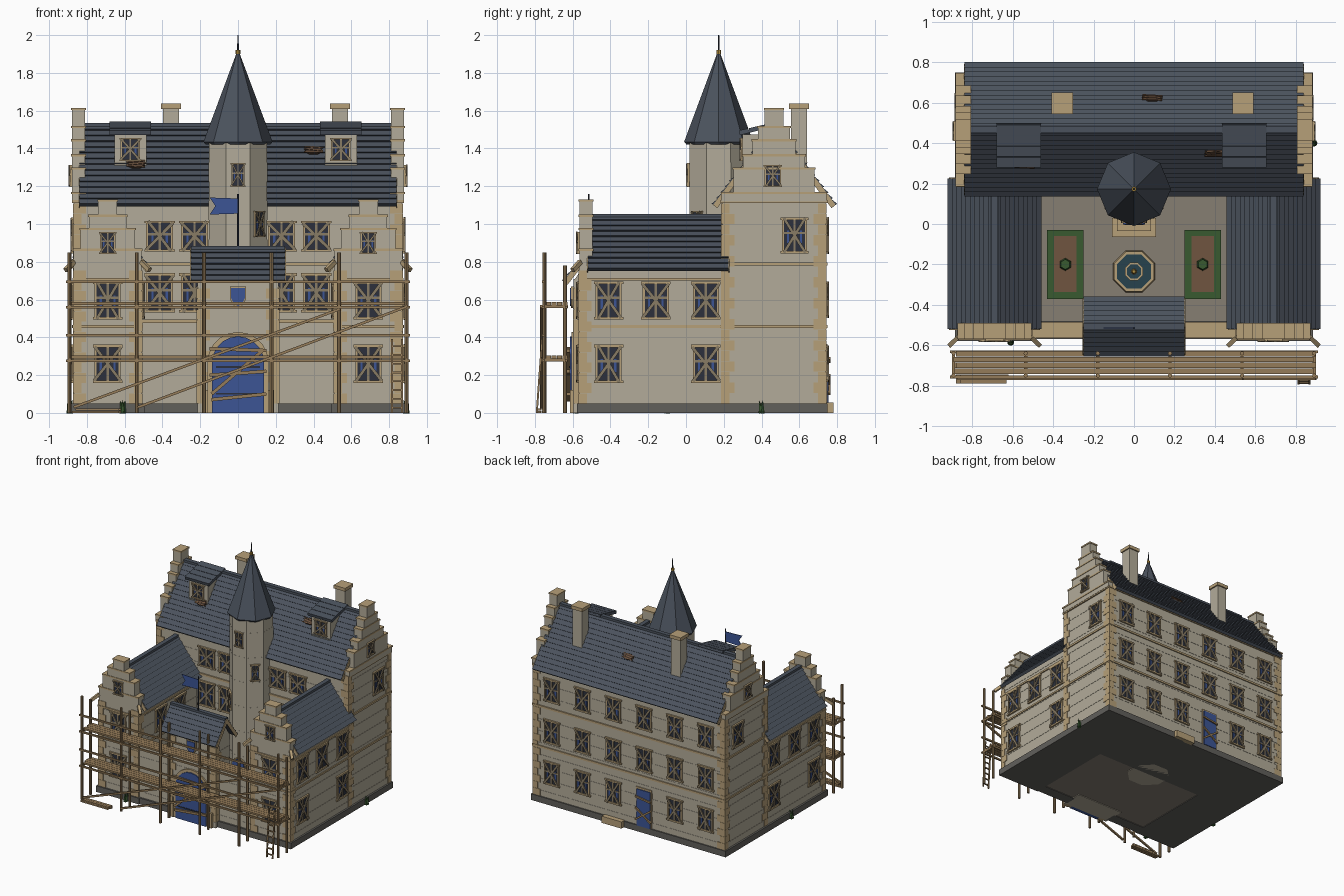
import bpy, bmesh, math, random
from mathutils import Matrix, Vector

if "Cube" in bpy.data.objects:
    bpy.data.objects.remove(bpy.data.objects["Cube"])
random.seed(4)
T, I = Matrix.Translation, Matrix.Identity(4)
parts = {}
COL = dict(stone=(.45, .41, .32), trim=(.47, .35, .19), slate=(.07, .085, .11), blue=(.045, .09, .30),
           dark=(.025, .03, .045), wood=(.30, .20, .10), board=(.25, .20, .13), plinth=(.12, .115, .105),
           paving=(.24, .21, .17), green=(.04, .10, .03), soil=(.16, .09, .05), water=(.02, .055, .075),
           gold=(.50, .30, .05), char=(.05, .03, .02))

def R(a, ax='Z'):
    return Matrix.Rotation(math.radians(a), 4, ax)

def bm_of(name, col):
    return parts.setdefault((name, col), bmesh.new())

def box(name, col, c, s, M=I):
    bmesh.ops.create_cube(bm_of(name, col), size=1, matrix=M @ T(c) @ Matrix.Diagonal((*s, 1)))

def span(name, col, x0, x1, y0, y1, z0, z1, M=I):
    box(name, col, ((x0+x1)/2, (y0+y1)/2, (z0+z1)/2), (x1-x0, y1-y0, z1-z0), M)

def beam(name, col, p, q, t):
    p, q = Vector(p), Vector(q)
    rot = (q-p).to_track_quat('X', 'Z').to_matrix().to_4x4()
    box(name, col, (0, 0, 0), ((q-p).length, t, t), T((p+q)/2) @ rot)

def cone(name, col, c, r1, r2, h, n=8, turn=0, M=I):
    bmesh.ops.create_cone(bm_of(name, col), cap_ends=True, segments=n, radius1=r1, radius2=r2, depth=h,
                          matrix=M @ T((c[0], c[1], c[2]+h/2)) @ R(turn))

def prism(name, col, pts, y0, y1, M=I):
    bm = bm_of(name, col)
    a, b = [[bm.verts.new(M @ Vector((x, y, z))) for x, z in pts] for y in (y0, y1)]
    bm.faces.new(a)
    bm.faces.new(b[::-1])
    for i in range(len(pts)):
        j = (i+1) % len(pts)
        bm.faces.new((a[i], b[i], b[j], a[j]))

def wall(name, x0, x1, y0, y1, z0, z1):
    n = max(1, round((z1-z0)/.048))
    h = (z1-z0)/n
    for i in range(n):
        d = .002*(i % 2)
        span(name, 'stone', x0+d, x1-d, y0+d, y1-d, z0+i*h, z0+(i+1)*h)

def roof(name, M, hw, z0, z1, y0, y1, n, th=.012):
    # Thin sloping deck, overlapping slate courses and a verge board at each end
    nrm = Vector((z1-z0, hw)).normalized()
    for s in (-1, 1):
        def strip(col, nm, a, b, lo, hi0, hi1, ya, yb):
            p, q = [Vector((hw*(1-t), z0+(z1-z0)*t)) for t in (a, b)]
            quad = [p+nrm*lo, p+nrm*hi0, q+nrm*hi1, q+nrm*lo]
            prism(nm, col, [(s*v.x, v.y) for v in quad], ya, yb, M)
        strip('slate', name+'_deck', 0, 1, -.014, 0, 0, y0, y1)
        for e, o in ((y0, -.004), (y1, .004)):
            strip('trim', name+'_verge', 0, 1, -.026, .002, .002, min(e, e+o), max(e, e+o))
        for i in range(n):
            strip('slate', name, i/n, (i+1)/n, 0, th, th*.2, y0, y1)
    box(name+'_ridge', 'slate', (0, (y0+y1)/2, z1), (.035, y1-y0, .018), M)

def stepped_gable(name, M, steps, z0, y0, y1):
    for hw, top in steps:
        span(name, 'stone', -hw, hw, y0, y1, z0, top-.012, M)
        span(name+'_caps', 'trim', -hw-.004, hw+.004, y0-.004, y1+.004, top-.012, top, M)
        z0 = top-.013

def quoins(x, y, ix, iy, z0, z1):
    n = round((z1-z0)/.055)
    h = (z1-z0)/n
    for i in range(n):
        lx, ly = ((.07, .045), (.045, .07))[i % 2]
        box('quoins', 'trim', (x+ix*(lx/2-.004), y+iy*(ly/2-.004), z0+(i+.5)*h), (lx, ly, h*.98))

def window(x, y, z, a, w=.115, h=.165):
    M = T((x, y, z)) @ R(a)
    box('window_panes', 'dark', (0, 0, 0), (w, .008, h), M)
    for s in (-1, 1):
        box('window_trim', 'trim', (s*w*.53, 0, 0), (w*.09, .018, h), M)
        box('window_trim', 'trim', (0, 0, s*h*.54), (w*1.3, .026, h*.08), M)
        box('window_frames', 'blue', (s*w*.3, -.004, -h*.05), (w*.1, .008, h*.4), M)
        ang = math.degrees(math.atan2(h, w))+random.uniform(-5, 5)
        box('window_boards', 'board', (0, -.014, 0), (math.hypot(w, h)*1.08, .008, w*.14), M @ R(s*ang, 'Y'))
    box('window_frames', 'board', (0, -.006, 0), (w*.1, .01, h), M)
    box('window_frames', 'board', (0, -.006, h*.08), (w, .01, w*.1), M)

def arch(r, h, n=10):
    return [(-r, 0), (r, 0)]+[(r*math.cos(math.pi*i/n), h-r+r*math.sin(math.pi*i/n)) for i in range(n+1)]

def door(name, M, r, h):
    prism(name+'_surround', 'trim', arch(r*1.17, h+r*.17), -.012, .01, M)
    prism(name, 'blue', arch(r, h), -.02, .01, M)
    for f in (.25, .6):
        box(name+'_hinges', 'dark', (0, -.021, h*f), (r*1.7, .006, .01), M)

# Plinth, courtyard floor and main block
span('main_plinth', 'plinth', -.885, .885, .18, .75, 0, .05)
wall('main_walls', -.87, .87, .19, .74, .05, 1.12)
span('courtyard_floor', 'paving', -.52, .52, -.5, .2, .005, .025)
for z in (.45, .78, 1.11):
    span('main_string_courses', 'trim', -.878, .878, .182, .748, z, z+.016)
roof('main_roof', T((0, .468, 0)) @ R(90), .323, 1.10, 1.525, -.838, .838, 14)
for s in (-1, 1):
    y0, y1 = sorted((-s*.81, -s*.88))
    stepped_gable('main_gable', T((0, .466, 0)) @ R(90), [(.277, 1.17), (.215, 1.30), (.165, 1.37),
                  (.115, 1.45), (.085, 1.52), (.05, 1.615)], 1.12, y0, y1)
    for y, iy in ((.19, 1), (.74, -1)):
        quoins(s*.87, y, -s, iy, .05, 1.11)
    window(s*.87, .575, .94, s*90)
    window(s*.88, .46, 1.255, s*90, .075, .10)
    for x in (.23, .415):
        for z in (.28, .635, .935):
            window(s*x, .19, z, 0, .125, .14 if z > .9 else .18)

# Back elevation
for z in (.26, .60, .94):
    for i in range(6):
        if (i, z) != (2, .26):
            window(-.7+.28*i, .74, z, 180)
span('back_door_surround', 'trim', -.21, -.07, .73, .748, .05, .365)
span('back_door', 'blue', -.2, -.08, .73, .755, .05, .35)
for z0, z1 in ((.1, .2), (.2, .1), (.27, .29)):
    beam('back_door_boards', 'wood', (-.21, .758, z0), (-.07, .758, z1), .014)
span('back_step', 'trim', .04, .22, .74, .78, 0, .055)

# Side wings
for s in (-1, 1):
    cx = s*.69
    span('wing_plinth', 'plinth', cx-.195, cx+.195, -.578, .2, 0, .05)
    wall('wing_walls', cx-.18, cx+.18, -.565, .2, .05, .79)
    for z in (.45, .70):
        span('wing_string_courses', 'trim', cx-.187, cx+.187, -.573, .19, z, z+.014)
    M = T((cx, 0, 0))
    roof('wing_roof', M, .224, .76, 1.045, -.52, .225, 10)
    stepped_gable('wing_gable', M, [(.18, .87), (.145, .98), (.10, 1.05), (.05, 1.13)], .78, -.565, -.495)
    for ix in (-1, 1):
        quoins(cx+ix*.18, -.565, -ix, 1, .05, .755)
        # Kneeler stones following the roof slope at the front
        beam('kneelers', 'trim', (cx+ix*.18, -.56, .80), (cx+ix*.222, -.60, .755), .022)
    for z in (.26, .595):
        window(cx, -.565, z, 0, .12, .175)
        for y in (-.41, -.16, .105):
            if (y, z) != (-.16, .26):
                window(s*.87, y, z, s*90, .12, .175)
        for y in (-.28, -.03):
            window(s*.51, y, z, -s*90)
    window(cx, -.565, .9, 0, .07, .10)
    # Curtain wall and coping
    x0, x1 = sorted((s*.2, s*.53))
    span('curtain_plinth', 'plinth', x0, x1, -.57, -.48, 0, .05)
    wall('curtain_wall', x0, x1, -.555, -.495, .05, .48)
    span('curtain_coping', 'trim', x0, x1, -.565, -.485, .475, .495)
    # Planting beds
    bx = s*.34
    span('hedge', 'green', bx-.09, bx+.09, -.37, -.03, .01, .055)
    span('bed_soil', 'soil', bx-.055, bx+.055, -.337, -.06, .01, .059)
    cone('bush', 'green', (bx, -.2, .05), .033, .025, .05, 6)

# Gatehouse
wall('gatehouse_walls', -.215, .215, -.595, -.41, 0, .71)
roof('gatehouse_roof', T((0, -.507, 0)) @ R(90), .14, .695, .875, -.25, .25, 6)
for s in (-1, 1):
    prism('gatehouse_gable', 'stone', [(-.09, .70), (.09, .70), (0, .84)], s*.2-.015, s*.2+.015,
          T((0, -.503, 0)) @ R(90))
    quoins(s*.215, -.595, -s, 1, .05, .66)
    span('gate_posts', 'trim', s*.175-.015, s*.175+.015, -.615, -.58, 0, .12)
door('gate', T((0, -.595, 0)), .138, .405)
door('gate_inner', T((0, -.41, .02)) @ R(180), .12, .36)
for p, q in (((-.15, .34), (.15, .33)), ((-.14, .10), (.13, .33)), ((-.15, .20), (.15, .22)), ((-.14, .07), (.15, .10))):
    beam('gate_boards', 'wood', (p[0], -.622, p[1]), (q[0], -.622, q[1]), .018)
for k, c, y in ((1.2, 'trim', -.608), (1, 'blue', -.613)):
    prism('shield', c, [(k*x, .615+k*z) for x, z in ((-.036, .045), (.036, .045), (.036, -.01), (.02, -.038),
          (0, -.05), (-.02, -.038), (-.036, -.01))], y, -.59)
cone('flag_pole', 'dark', (0, -.515, .86), .005, .004, .30)
prism('flag', 'blue', [(0, 1.055), (-.15, 1.05), (-.12, 1.095), (-.15, 1.14), (0, 1.135)], -.518, -.512)

# Stair tower
for i in range(14):
    cone('tower', 'stone', (0, .173, i*.102), .168-.001*(i % 2), .168-.001*(i % 2), .102, 8, 22.5)
cone('tower_eave', 'slate', (0, .173, 1.42), .17, .183, .015)
cone('tower_spire', 'slate', (0, .173, 1.435), .183, .006, .475)
cone('spire_collar', 'gold', (0, .173, 1.90), .012, .012, .02)
cone('spire_finial', 'dark', (0, .173, 1.91), .005, .003, .09)
window(0, .018, 1.26, 0, .06, .11)
for a, z in ((45, 1.0), (-45, .72)):
    t = math.radians(a)
    window(.155*math.sin(t), .173-.155*math.cos(t), z, a, .06, .12)
door('tower_door', T((0, .018, .06)), .055, .22)
span('tower_steps', 'trim', -.11, .11, -.065, .03, .02, .04)
span('tower_steps', 'trim', -.085, .085, -.035, .03, .04, .06)

# Dormers
for x in (-.57, .545):
    span('dormer_walls', 'stone', x-.085, x+.085, .30, .46, 1.30, 1.475)
    M = T((x, .39, 1.505)) @ R(14, 'X')
    box('dormer_roof', 'slate', (0, 0, 0), (.22, .22, .016), M)
    for i in range(4):
        box('dormer_roof', 'slate', (0, -.084+.055*i, .009), (.22, .052, .012), M @ R(-1, 'X'))
    window(x, .30, 1.395, 0, .09, .105)

# Chimneys
for x in (-.355, .54):
    span('chimney', 'stone', x-.042, x+.042, .555, .64, 1.25, 1.615)
    span('chimney_cap', 'trim', x-.052, x+.052, .545, .65, 1.61, 1.637)

# Broken patches in the roof
for x, y, z, a in ((-.54, .30, 1.31, 52), (.40, .357, 1.385, 52), (.09, .615, 1.335, -52)):
    M = T((x, y, z)) @ R(a, 'X')
    cone('roof_hole', 'char', (0, 0, .004), .05, .045, .01, 7, 0, M @ Matrix.Diagonal((1, .55, 1, 1)))
    for i in range(3):
        box('roof_laths', 'soil', (0, -.016+.016*i, .014), (.1, .007, .006), M @ R(random.uniform(-9, 9)))

# Fountain
F = (0, -.235)
cone('fountain_basin', 'trim', (*F, .02), .112, .106, .05, 8, 22.5)
cone('fountain_water', 'water', (*F, .03), .092, .092, .043, 8, 22.5)
cone('fountain_bowl', 'trim', (*F, .13), .02, .048, .025, 8, 22.5)
cone('fountain_bowl_water', 'water', (*F, .15), .038, .038, .007, 8, 22.5)
cone('fountain_stem', 'trim', (*F, .03), .02, .015, .14)
cone('fountain_finial', 'gold', (*F, .165), .014, .008, .03)

# Scaffold
xs = [-.893+.357*i for i in range(6)]
for x in xs:
    for y, top in ((-.75, .85), (-.64, .78)):
        cone('scaffold_poles', 'wood', (x, y, 0), .0105, .0105, top, 8)
    for z in (.28, .562):
        beam('scaffold_bearers', 'wood', (x, -.765, z), (x, -.625, z), .016)
for z in (.297, .58):
    for i in range(4):
        o = random.uniform(-.01, .01)
        span('scaffold_deck', 'wood', -.89+o, .89+o, -.742+.029*i, -.715+.029*i, z-.008, z+.006)
    for zz in (z-.02, z+.115):
        beam('scaffold_rails', 'wood', (-.91, -.757, zz), (.91, -.757, zz), .013)
    beam('scaffold_rails', 'wood', (-.91, -.633, z-.02), (.91, -.633, z-.02), .013)
beam('scaffold_braces', 'wood', (-.87, -.765, .03), (.54, -.765, .55), .014)
beam('scaffold_braces', 'wood', (-.53, -.765, .03), (.90, -.765, .565), .014)

# Ladder, plank pile and weeds
for x in (.815, .868):
    beam('ladder', 'wood', (x, -.79, 0), (x, -.762, .39), .01)
for i in range(8):
    f = (i+.6)/8.4
    beam('ladder', 'wood', (.815, -.79+.028*f, .39*f), (.868, -.79+.028*f, .39*f), .009)
for i in range(4):
    span('plank_pile', 'wood', -.88+.02*(i//2), -.63+.01*(i % 2), -.79+.024*(i % 2), -.768+.024*(i % 2),
         .012*(i//2), .011+.012*(i//2))
for x, y in ((-.61, -.585), (.89, .40), (-.89, -.1)):
    for a in range(3):
        cone('weeds', 'green', (0, 0, 0), .018, 0, .07, 5, 0, T((x, y, 0)) @ R(120*a) @ R(12, 'X'))

# Turn the collected parts into objects
mats = {}
for (name, col), bm in parts.items():
    bmesh.ops.recalc_face_normals(bm, faces=bm.faces)
    me = bpy.data.meshes.new(name)
    bm.to_mesh(me)
    bm.free()
    if col not in mats:
        mats[col] = bpy.data.materials.new(col)
        mats[col].diffuse_color = (*COL[col], 1)
    me.materials.append(mats[col])
    bpy.context.collection.objects.link(bpy.data.objects.new(name, me))

for m in bpy.data.materials:
    if m.users and not m.is_grease_pencil:
        m.use_nodes = True
        m.node_tree.nodes["Principled BSDF"].inputs["Base Color"].default_value = m.diffuse_color
